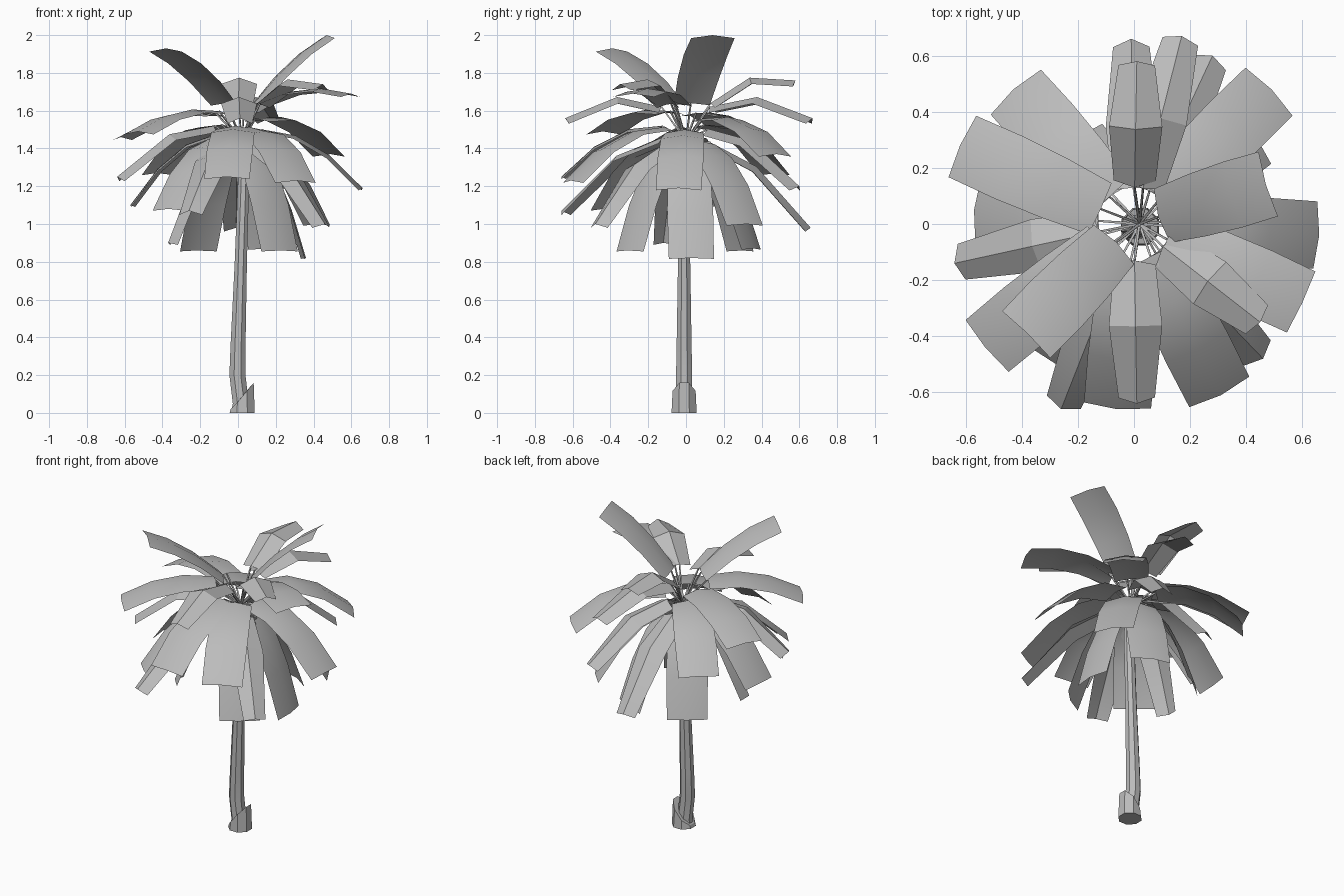
import bpy, bmesh, math
from mathutils import Vector

if "Cube" in bpy.data.objects:
    bpy.data.objects.remove(bpy.data.objects["Cube"], do_unlink=True)

grey = bpy.data.materials.new("plain_grey")
grey.use_nodes = True
colour = (0.5, 0.5, 0.5, 1)
grey.diffuse_color = colour
grey.node_tree.nodes["Principled BSDF"].inputs["Base Color"].default_value = colour

CROWN = Vector((0.02, 0, 1.44))


def make_object(name, bm):
    mesh = bpy.data.meshes.new(name)
    bm.to_mesh(mesh)
    bm.free()
    mesh.materials.append(grey)
    obj = bpy.data.objects.new(name, mesh)
    bpy.context.collection.objects.link(obj)
    bpy.ops.object.select_all(action="DESELECT")
    obj.select_set(True)
    bpy.context.view_layer.objects.active = obj
    bpy.ops.object.shade_smooth_by_angle(angle=math.radians(25))
    return obj


def bridge(bm, rings, closed):
    for low, high in zip(rings, rings[1:]):
        n = len(low)
        for i in range(n if closed else n - 1):
            j = (i + 1) % n
            bm.faces.new((low[i], low[j], high[j], high[i]))


def ring(bm, centre, u, v, radius, sides):
    angles = [math.tau * (i + 0.5) / sides for i in range(sides)]
    return [bm.verts.new(centre + radius * (u * math.cos(a) + v * math.sin(a))) for a in angles]


def tube(bm, points, radii, sides):
    rings = []
    for p, r in zip(points, radii):
        rings.append(ring(bm, p, Vector((1, 0, 0)), Vector((0, 1, 0)), r, sides))
    bridge(bm, rings, True)
    bm.faces.new(rings[0][::-1])
    bm.faces.new(rings[-1])
    return rings


# Trunk: gently leaning, tapered to a thin crown
bm = bmesh.new()
path = [(0.01, 0, 0.05), (0.015, 0.05, 0.046), (-0.003, 0.2, 0.046), (0, 0.35, 0.043),
        (0.015, 0.8, 0.035), (0.03, 1.25, 0.032), (0.02, 1.46, 0.012)]
tube(bm, [Vector((x, -0.01, z)) for x, z, r in path], [r for x, z, r in path], 8)
make_object("trunk", bm)

# Root boot: short collar with a slanted top
bm = bmesh.new()
base, rim = tube(bm, [Vector((0.022, -0.01, 0)), Vector((0.022, -0.01, 0.1))], [0.072, 0.066], 8)
for v in rim:
    v.co.z = max(0.02, 0.06 + 1.2 * v.co.x)
make_object("root_boot", bm)


def frond(name, tip, folded):
    """One stem with an arched blade ending at the tip."""
    tip = Vector(tip)
    out = Vector((tip.x, tip.y, 0)).normalized()
    side = Vector((-out.y, out.x, 0))
    lift = min(1, (tip.z - 0.82) / 0.8)
    high = tip.z > 1.8
    start = out * (0.09 if high else 0.13)
    start.z = 1.38 + 0.26 * lift
    # drooping fronds arch most, raised ones are nearly straight
    bulge = 0.035 if high else 0.05 if tip.z > 1.4 and not folded else 0.08
    steps = (0, 0.46, 1) if folded else (0, 0.33, 0.67, 1)
    widths = (0.075, 0.095, 0.065) if folded else (0.1, 0.115, 0.122, 0.12)
    sag = 0.035 if folded else 0.018
    bm = bmesh.new()
    rows = []
    for t, width in zip(steps, widths):
        c = start.lerp(tip, t)
        c.z += 4 * bulge * t * (1 - t)
        # blade edges hang along the blade's own normal
        along = tip - start + Vector((0, 0, 4 * bulge * (1 - 2 * t)))
        normal = along.cross(side).normalized()
        rows.append([bm.verts.new(c + side * s * width - normal * sag * abs(s))
                     for s in (-1, 0, 1)])
    bridge(bm, rows, False)
    # stem from the crown to the blade base
    direction = (start - CROWN).normalized()
    u = direction.cross(side).normalized()
    ends = [ring(bm, CROWN, side, u, 0.007, 4), ring(bm, start, side, u, 0.005, 4)]
    bridge(bm, ends, True)
    make_object(name, bm)


broad_tips = [
    # raised and spreading
    (.47, .14, 2), (-.38, -.39, 1.93), (.6, -.28, 1.69), (-.62, .28, 1.46),
    (-.53, -.44, 1.49), (.49, .48, 1.37),
    # arching down
    (-.06, -.66, 1.25), (.31, -.61, 1.23), (.66, -.04, 1.19), (-.43, .48, 1.27),
    (-.57, .05, 1.1), (-.37, -.44, 1.08),
    # hanging
    (.23, -.31, .86), (.36, .03, .82), (-.22, .3, .86), (.17, .36, .87), (.43, .32, 1),
]
folded_tips = [
    (.01, .58, 1.76), (.01, -.64, 1.56), (.45, -.35, 1.74), (-.64, -.14, 1.25),
    (.17, .67, 1.56), (.28, .6, 1.2), (.46, -.48, 1), (-.26, -.66, 1.07),
    (-.01, .66, .98), (-.37, -.12, .9),
]
for i, tip in enumerate(broad_tips):
    frond(f"broad_frond_{i + 1}", tip, False)
for i, tip in enumerate(folded_tips):
    frond(f"folded_frond_{i + 1}", tip, True)
